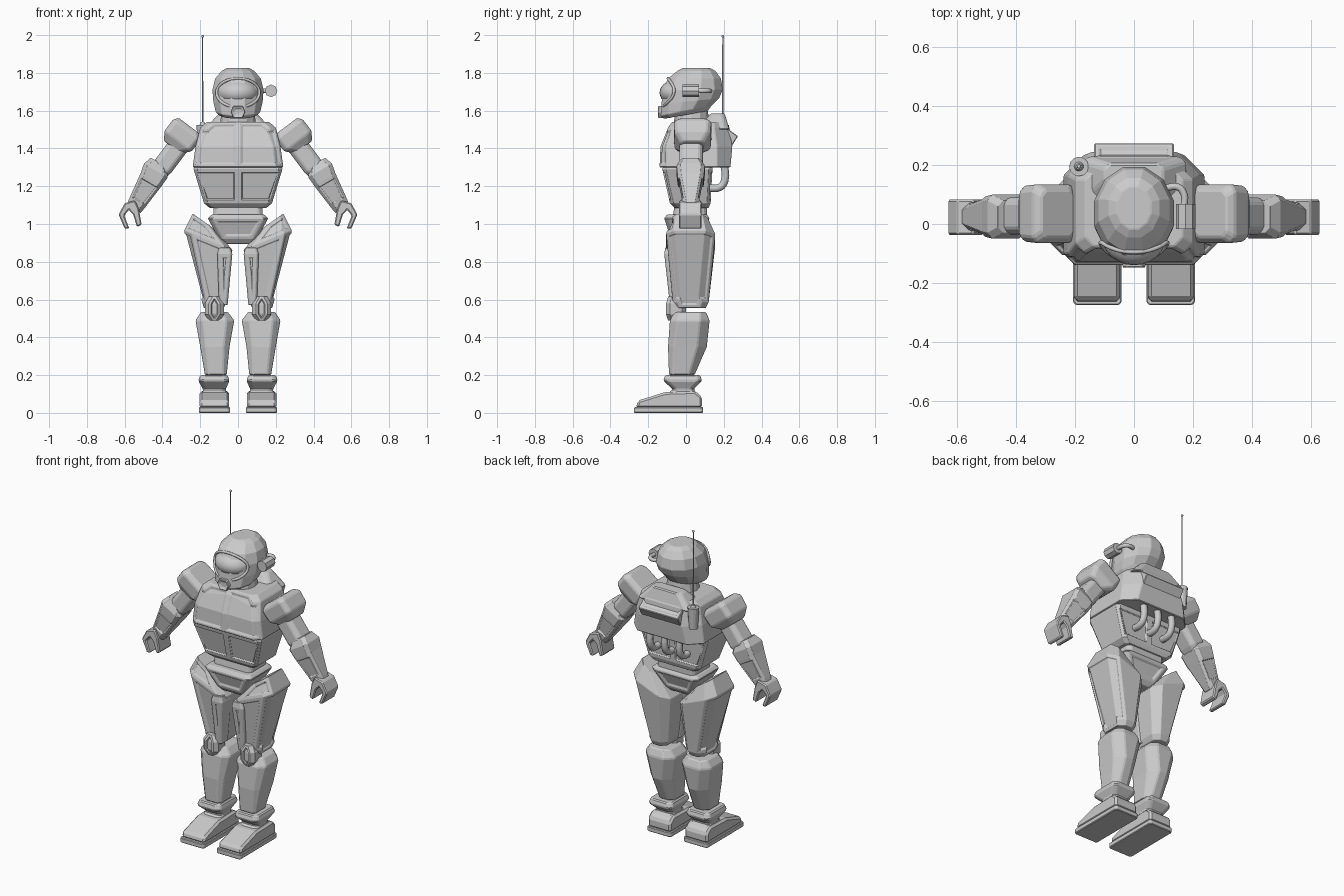
import bpy, bmesh
from math import sin, cos, pi, radians, sqrt
from mathutils import Matrix, Vector

cube = bpy.data.objects.get("Cube")
if cube:
    bpy.data.objects.remove(cube)

grey = bpy.data.materials.new("armour grey")
grey.use_nodes = True
grey.diffuse_color = (0.6, 0.6, 0.6, 1)
grey.node_tree.nodes["Principled BSDF"].inputs["Base Color"].default_value = (0.6, 0.6, 0.6, 1)


def finish(bm, name, mirror=False, bevel=0.006, place=None, smooth=False):
    """Turn a bmesh into a named object with mirror and bevel modifiers."""
    if place:
        bmesh.ops.transform(bm, matrix=place, verts=bm.verts)
    mesh = bpy.data.meshes.new(name)
    bm.to_mesh(mesh)
    bm.free()
    mesh.materials.append(grey)
    for poly in mesh.polygons:
        poly.use_smooth = smooth
    obj = bpy.data.objects.new(name, mesh)
    bpy.context.collection.objects.link(obj)
    if mirror:
        obj.modifiers.new("Mirror", 'MIRROR')
    if bevel:
        mod = obj.modifiers.new("Bevel", 'BEVEL')
        mod.width = bevel
        mod.segments = 1
        mod.limit_method = 'ANGLE'
        mod.angle_limit = radians(28)
    return obj


def section(z, x0, x1, y0, y1, front=0.02, back=0.02, slope=0, split=False):
    """Chamfered rectangle; slope lifts the +x side, split adds centre points."""
    pts = [(x0 + front, y0), (x1 - front, y0), (x1, y0 + front), (x1, y1 - back),
           (x1 - back, y1), (x0 + back, y1), (x0, y1 - back), (x0, y0 + front)]
    mid = (x0 + x1) / 2
    if split:
        pts.insert(5, (mid, y1))
        pts.insert(1, (mid, y0))
    return [Vector((x, y, z + slope * (x - mid))) for x, y in pts]


def stack(name, rings, panels=(), border=0.014, depth=-0.008, **options):
    """Skin a stack of rings, cap it, then sink a bordered panel per rule."""
    bm = bmesh.new()
    loops = [[bm.verts.new(p) for p in ring] for ring in rings]
    for low, high in zip(loops, loops[1:]):
        for i in range(len(low)):
            j = (i + 1) % len(low)
            bm.faces.new((low[i], low[j], high[j], high[i]))
    bm.faces.new(loops[0])
    bm.faces.new(loops[-1])
    bmesh.ops.recalc_face_normals(bm, faces=bm.faces)
    groups = [[f for f in bm.faces if rule(f.calc_center_median(), f.normal)] for rule in panels]
    for group in groups:
        if group:
            bmesh.ops.inset_region(bm, faces=group, thickness=0.004, use_even_offset=True)
            bmesh.ops.inset_region(bm, faces=group, thickness=border, depth=0, use_even_offset=True)
            bmesh.ops.inset_region(bm, faces=group, thickness=0.005, depth=depth, use_even_offset=True)
    return finish(bm, name, **options)


def loft(name, rows, split=False, **options):
    return stack(name, [section(*row, split=split) for row in rows], **options)


def prism(name, profile, start, end, axis, **options):
    """Extrude an outline along x (outline in y, z) or y (outline in x, z)."""
    make = (lambda p, d: Vector((d, *p))) if axis == 'x' else (lambda p, d: Vector((p[0], d, p[1])))
    return stack(name, [[make(p, d) for p in profile] for d in (start, end)], **options)


def tube(name, points, radius, cyclic=False):
    """Round pipe along a smooth path."""
    curve = bpy.data.curves.new(name, 'CURVE')
    curve.dimensions = '3D'
    curve.bevel_depth = radius
    curve.bevel_resolution = 2
    curve.resolution_u = 4
    curve.use_fill_caps = True
    spline = curve.splines.new('BEZIER')
    spline.bezier_points.add(len(points) - 1)
    for bez, p in zip(spline.bezier_points, points):
        bez.co = p
        bez.handle_left_type = bez.handle_right_type = 'AUTO'
    spline.use_cyclic_u = cyclic
    curve.materials.append(grey)
    obj = bpy.data.objects.new(name, curve)
    bpy.context.collection.objects.link(obj)


def cone(name, place, bottom, top, height, sides=12):
    bm = bmesh.new()
    bmesh.ops.create_cone(bm, cap_ends=True, segments=sides, radius1=bottom, radius2=top, depth=height)
    finish(bm, name, bevel=0, place=place)


def ball(name, centre, size, smooth=True):
    bm = bmesh.new()
    bmesh.ops.create_uvsphere(bm, u_segments=24, v_segments=14, radius=1)
    finish(bm, name, bevel=0, smooth=smooth,
           place=Matrix.Translation(centre) @ Matrix.Diagonal((*size, 1)))


def limb(x, z, degrees):
    return Matrix.Translation((x, 0, z)) @ Matrix.Rotation(radians(-degrees), 4, 'Y')


# Panel rules
front_left = lambda c, n: n.y < -0.6 and c.x > 0
front_right = lambda c, n: n.y < -0.6 and c.x < 0
back_left = lambda c, n: n.y > 0.6 and c.x > 0
back_right = lambda c, n: n.y > 0.6 and c.x < 0

# Torso
loft("chest", [(1.3, -.24, .24, -.14, .235, .04, .07), (1.41, -.225, .225, -.135, .245, .035, .08),
               (1.51, -.2, .2, -.095, .23, .03, .08), (1.54, -.165, .165, -.075, .21, .03, .06)],
     split=True, panels=(front_left, front_right))
loft("abdomen", [(1.085, -.15, .15, -.06, .12), (1.11, -.18, .18, -.085, .13),
                 (1.29, -.235, .235, -.125, .14), (1.31, -.23, .23, -.12, .14)],
     split=True, panels=[lambda c, n, r=r: r(c, n) and 1.12 < c.z < 1.28
                         for r in (front_left, front_right, back_left, back_right)])
loft("waist", [(0.99, -.12, .12, -.06, .1), (1.04, -.13, .13, -.07, .11), (1.1, -.13, .13, -.06, .11)])
loft("back_hump", [(1.5, -.18, .18, .06, .23), (1.585, -.1, .1, .13, .205)])
prism("back_vent", [(.2, 1.52), (.275, 1.465), (.235, 1.4), (.2, 1.4)], -.135, .135, 'x',
      panels=[lambda c, n: n.z > 0.5])
for i, x in enumerate((-.1, 0, .1)):
    tube(f"back_pipe_{i}", [(x, .2, 1.33), (x, .205, 1.23), (x, .18, 1.195), (x, .11, 1.19)], 0.02)
loft("pelvis", [(.895, -.08, .08, -.06, .06), (.92, -.1, .1, -.08, .08),
                (1.03, -.16, .16, -.115, .125), (1.05, -.14, .14, -.1, .11)],
     panels=[lambda c, n: abs(n.y) > 0.7 and .92 < c.z < 1.03 and n.y < 0,
             lambda c, n: n.y > 0.7 and .92 < c.z < 1.03])

# Head
head_rows = [(1.578, .1, -.12, .12, .18), (1.6, .122, -.14, .14, .2), (1.65, .135, -.135, .18, .1),
             (1.71, .14, -.128, .2, 0), (1.77, .125, -.1, .19, 0), (1.81, .09, -.05, .16, 0),
             (1.826, .06, -.02, .13, 0)]
rings = []
for z, wide, near, far, tilt in head_rows:
    half = (far - near) / 2
    angles = [2 * pi * (i + 0.5) / 12 for i in range(12)]
    rings.append([Vector((wide * sin(a), near + half - half * cos(a), z - tilt * half * cos(a))) for a in angles])
stack("helmet", rings, bevel=0.003)
ball("visor", (0, -.04, 1.695), (.11, .1, .072))
rim = []
for i in range(20):
    a = 2 * pi * i / 20
    x = .113 * cos(a)
    rim.append((x, -.02 - .105 * sqrt(1 - (x / .125) ** 2) + .03 * max(0, sin(a)), 1.695 + .076 * sin(a)))
tube("visor_rim", rim, 0.008, cyclic=True)
prism("mouth_guard", [(-.025, 1.56), (.025, 1.56), (.04, 1.595), (.025, 1.625), (-.025, 1.625), (-.04, 1.595)],
      -.148, -.08, 'y', panels=[front_left, lambda c, n: n.y < -0.9], border=0.006, bevel=0.004)
cone("neck", Matrix.Translation((0, .03, 1.55)), .1, .085, .1)

# Head camera and antenna
cone("side_camera", Matrix.Translation((.175, .025, 1.705)) @ Matrix.Rotation(pi / 2, 4, 'X'), .033, .033, .085, 8)
tube("camera_cable", [(.17, .06, 1.705), (.17, .1, 1.705), (.15, .125, 1.705), (.1, .12, 1.705)], 0.012)
cone("antenna_base", Matrix.Translation((-.187, .195, 1.46)), .025, .033, .13)
cone("antenna_socket", Matrix.Translation((-.187, .195, 1.53)), .018, .01, .02)
cone("antenna", Matrix.Translation((-.187, .195, 1.755)), .004, .003, .475, 6)
ball("antenna_tip", (-.187, .195, 1.993), (.007, .007, .007))

# Arms
loft("shoulder_pad", [(-.09, -.05, .06, -.03, .1), (-.045, -.09, .09, -.06, .13),
                      (.03, -.092, .09, -.065, .135), (.055, -.07, .07, -.045, .115)],
     mirror=True, place=limb(.29, 1.475, 37))
loft("upper_arm", [(-.25, -.04, .04, -.02, .07), (-.17, -.055, .055, -.035, .09), (0, -.055, .055, -.035, .09)],
     mirror=True, place=limb(.295, 1.44, 37))
loft("forearm", [(-.25, -.04, .045, -.015, .065), (-.22, -.045, .05, -.02, .07), (-.07, -.065, .065, -.045, .095),
                 (-.015, -.07, .075, -.05, .1), (.03, -.035, .06, -.03, .08)],
     mirror=True, place=limb(.425, 1.295, 30),
     panels=[lambda c, n: n.y < -0.6 and -.2 < c.z < -.08, lambda c, n: n.y > 0.6 and -.2 < c.z < -.08])
prism("hand", [(.545, 1.125), (.6, 1.11), (.632, 1.05), (.6, .975), (.575, .975), (.602, 1.045), (.578, 1.075),
               (.555, 1.05), (.535, .985), (.51, .995), (.525, 1.08)], -.037, .083, 'y', mirror=True)

# Legs
loft("thigh", [(.555, .075, .18, -.055, .105, .02, .03), (.585, .06, .19, -.07, .12, .025, .035),
               (.915, .03, .285, -.105, .155, .04, .05, .4), (1.02, .14, .24, -.07, .115, .02, .03, .7)],
     mirror=True, panels=[lambda c, n: n.x > 0.7 and c.z < .9, lambda c, n: n.y < -0.7 and .6 < c.z < .9,
                          lambda c, n: n.y < -0.5 and c.z > .92])
loft("thigh_guard", [(.57, .055, .1, -.085, 0, .01), (.84, .03, .11, -.115, 0, .01), (.875, .04, .1, -.11, 0, .01)],
     mirror=True, panels=[lambda c, n: n.y < -0.9 and c.z < .8])
loft("knee_plate", [(.49, .095, .155, -.095, 0), (.52, .075, .175, -.105, 0),
                    (.58, .075, .175, -.105, 0), (.615, .095, .155, -.095, 0)],
     mirror=True, panels=[lambda c, n: n.y < -0.9], border=0.008)
loft("shin", [(.2, .06, .175, -.09, .045, .02, .03), (.35, .045, .2, -.095, .11, .03, .05),
              (.49, .02, .225, -.085, .125, .04, .05), (.535, .055, .195, -.06, .105, .03, .03)], mirror=True)
loft("ankle_cuff", [(.09, .06, .19, -.11, .07), (.125, .065, .185, -.07, .04),
                    (.17, .045, .21, -.12, .085), (.2, .055, .2, -.11, .075)], mirror=True)
prism("boot", [(-.265, .025), (-.255, .065), (-.11, .11), (.05, .115), (.085, .085), (.085, .025)],
      .047, .203, 'x', mirror=True, bevel=0.012)
loft("sole", [(0, .042, .207, -.275, .09, .01, .01), (.03, .042, .207, -.275, .09, .01, .01)], mirror=True, bevel=0.004)
